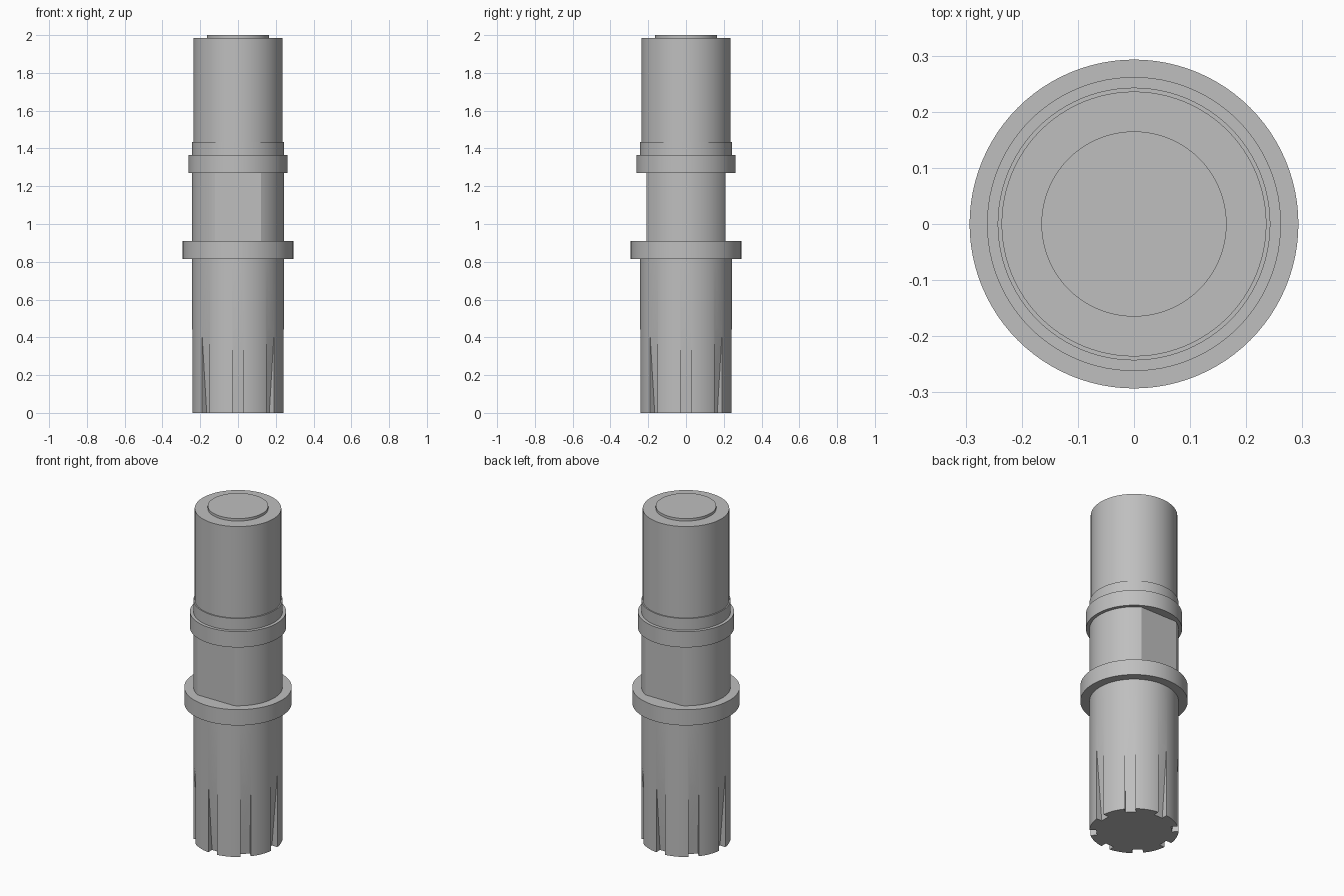
import bpy
import bmesh
import math
from mathutils import Matrix, Vector

cube = bpy.data.objects.get("Cube")
if cube:
    bpy.data.objects.remove(cube, do_unlink=True)

grey = bpy.data.materials.new("plain grey")
grey.use_nodes = True
COLOUR = (0.52, 0.52, 0.52, 1)
grey.diffuse_color = COLOUR
grey.node_tree.nodes["Principled BSDF"].inputs["Base Color"].default_value = COLOUR

BODY = 0.243


def new_object(name, bm):
    bmesh.ops.recalc_face_normals(bm, faces=bm.faces)
    mesh = bpy.data.meshes.new(name)
    bm.to_mesh(mesh)
    bm.free()
    mesh.materials.append(grey)
    obj = bpy.data.objects.new(name, mesh)
    bpy.context.collection.objects.link(obj)
    return obj


def cylinder_mesh(radius, bottom, top):
    bm = bmesh.new()
    bmesh.ops.create_cone(bm, cap_ends=True, segments=96, radius1=radius, radius2=radius,
                          depth=top - bottom,
                          matrix=Matrix.Translation((0, 0, (bottom + top) / 2)))
    return bm


def smooth(obj):
    bpy.ops.object.select_all(action="DESELECT")
    obj.select_set(True)
    bpy.context.view_layer.objects.active = obj
    bpy.ops.object.shade_smooth_by_angle(angle=math.radians(25))


# Plain turned parts
for name, radius, bottom, top in (
    ("lower_flange", 0.293, 0.815, 0.91),
    ("upper_ring", 0.262, 1.27, 1.365),
    ("step_collar", BODY, 1.365, 1.435),
    ("upper_barrel", 0.236, 1.435, 1.985),
    ("top_disc", 0.165, 1.985, 2.0),
):
    smooth(new_object(name, cylinder_mesh(radius, bottom, top)))

# Waist with a flat at the front and the back
bm = cylinder_mesh(BODY, 0.91, 1.27)
for side in (-1, 1):
    cut = bmesh.ops.bisect_plane(bm, geom=bm.verts[:] + bm.edges[:] + bm.faces[:],
                                 plane_co=(0, side * 0.21, 0), plane_no=(0, side, 0),
                                 clear_outer=True)
    rim = [e for e in cut["geom_cut"] if isinstance(e, bmesh.types.BMEdge)]
    bmesh.ops.holes_fill(bm, edges=[e for e in bm.edges if e.is_boundary])
smooth(new_object("flatted_waist", bm))

# Lower barrel with tapering grooves around its foot
barrel = new_object("lower_barrel", cylinder_mesh(BODY, 0, 0.815))
GROOVES, HALF, RUN, DEPTH = 8, 0.029, 0.43, 0.036
lip = math.sqrt(BODY ** 2 - HALF ** 2)
slope = DEPTH / RUN
low, high = -0.05, 0.55
section = [(lip - DEPTH + slope * low, low), (0.35, low),
           (0.35, high), (lip - DEPTH + slope * high, high)]
bm = bmesh.new()
for i in range(GROOVES):
    turn = Matrix.Rotation(math.tau * i / GROOVES, 3, "Z")
    near, far = ([bm.verts.new(turn @ Vector((r, y, z))) for r, z in section]
                 for y in (-HALF, HALF))
    bm.faces.new(near)
    bm.faces.new(far[::-1])
    for k in range(4):
        n = (k + 1) % 4
        bm.faces.new((near[k], far[k], far[n], near[n]))
cutter = new_object("groove_cutter", bm)
cutter.hide_render = True

mod = barrel.modifiers.new("grooves", "BOOLEAN")
mod.operation = "DIFFERENCE"
mod.solver = "EXACT"
mod.object = cutter
bpy.ops.object.select_all(action="DESELECT")
barrel.select_set(True)
bpy.context.view_layer.objects.active = barrel
bpy.ops.object.modifier_apply(modifier=mod.name)
bpy.data.objects.remove(cutter, do_unlink=True)
smooth(barrel)
